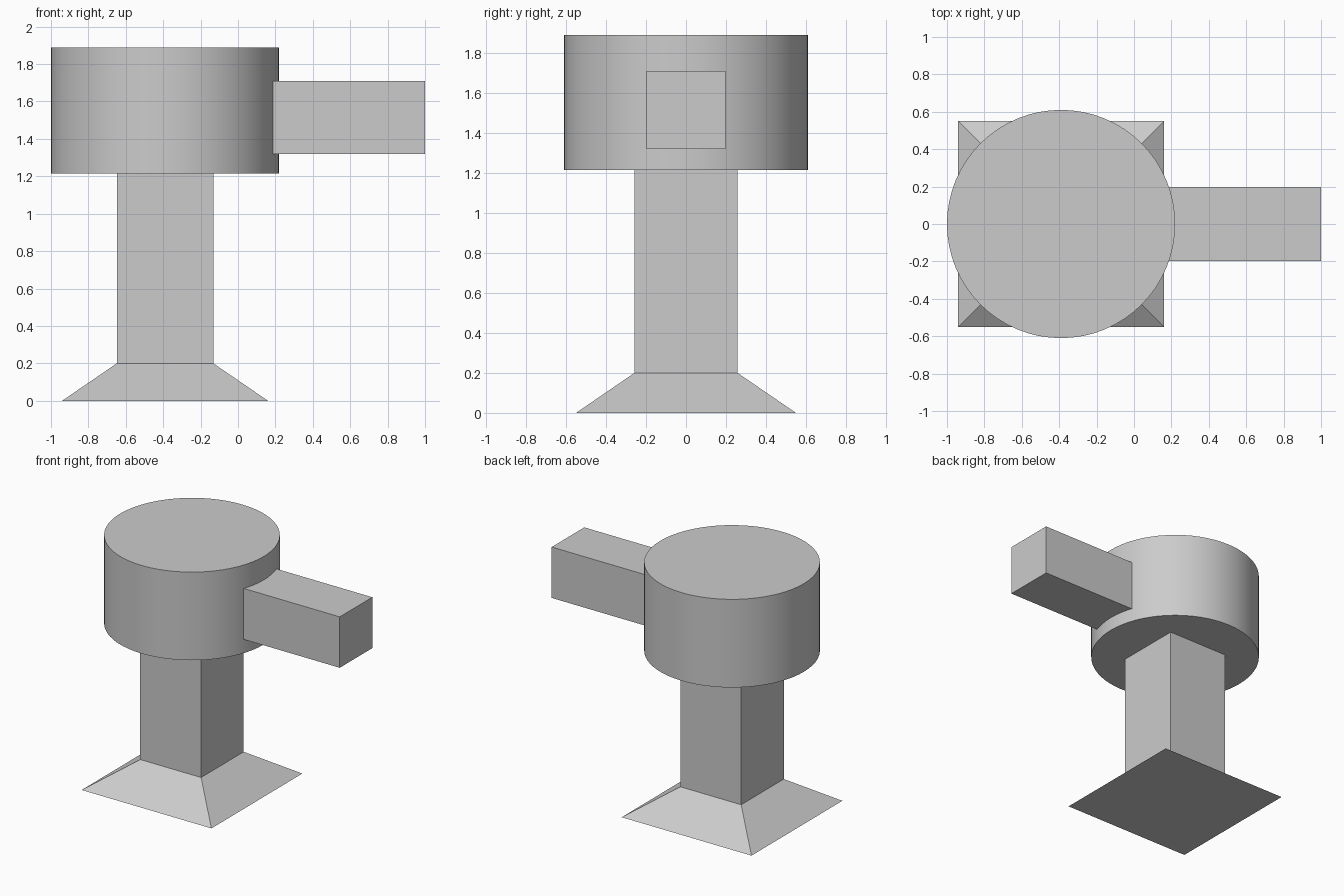
import bpy, bmesh
from math import radians

if "Cube" in bpy.data.objects:
    bpy.data.objects.remove(bpy.data.objects["Cube"])

CX = -0.39  # shared axis of base, column and head


def finish(bm, name):
    bmesh.ops.recalc_face_normals(bm, faces=bm.faces)
    mesh = bpy.data.meshes.new(name)
    bm.to_mesh(mesh)
    bm.free()
    obj = bpy.data.objects.new(name, mesh)
    bpy.context.collection.objects.link(obj)
    return obj


def square_stack(name, sections):
    """Loft square sections given as (half width, z), capped at both ends."""
    bm = bmesh.new()
    rings = [[bm.verts.new((CX + sx * h, sy * h, z))
              for sx, sy in ((-1, -1), (1, -1), (1, 1), (-1, 1))]
             for h, z in sections]
    for low, high in zip(rings, rings[1:]):
        for i in range(4):
            j = (i + 1) % 4
            bm.faces.new((low[i], low[j], high[j], high[i]))
    bm.faces.new(rings[0][::-1])
    bm.faces.new(rings[-1])
    return finish(bm, name)


# Flared foot running up into the square column
square_stack("base_and_column", [(0.55, 0), (0.258, 0.2), (0.258, 1.22)])

# Round head
bpy.ops.mesh.primitive_cylinder_add(vertices=64, radius=0.61, depth=0.675,
                                    location=(CX, 0, 1.5525))
head = bpy.context.object
head.name = "round_head"
bpy.ops.object.shade_smooth_by_angle(angle=radians(30))

# Square arm, its inner end sunk just inside the head
x0, x1, z0, z1 = 0.17, 1.0, 1.32, 1.71
bm = bmesh.new()
bmesh.ops.create_cube(bm, size=1)
bmesh.ops.scale(bm, vec=(x1 - x0, 0.394, z1 - z0), verts=bm.verts)
bmesh.ops.translate(bm, vec=((x0 + x1) / 2, 0, (z0 + z1) / 2), verts=bm.verts)
finish(bm, "side_arm")
